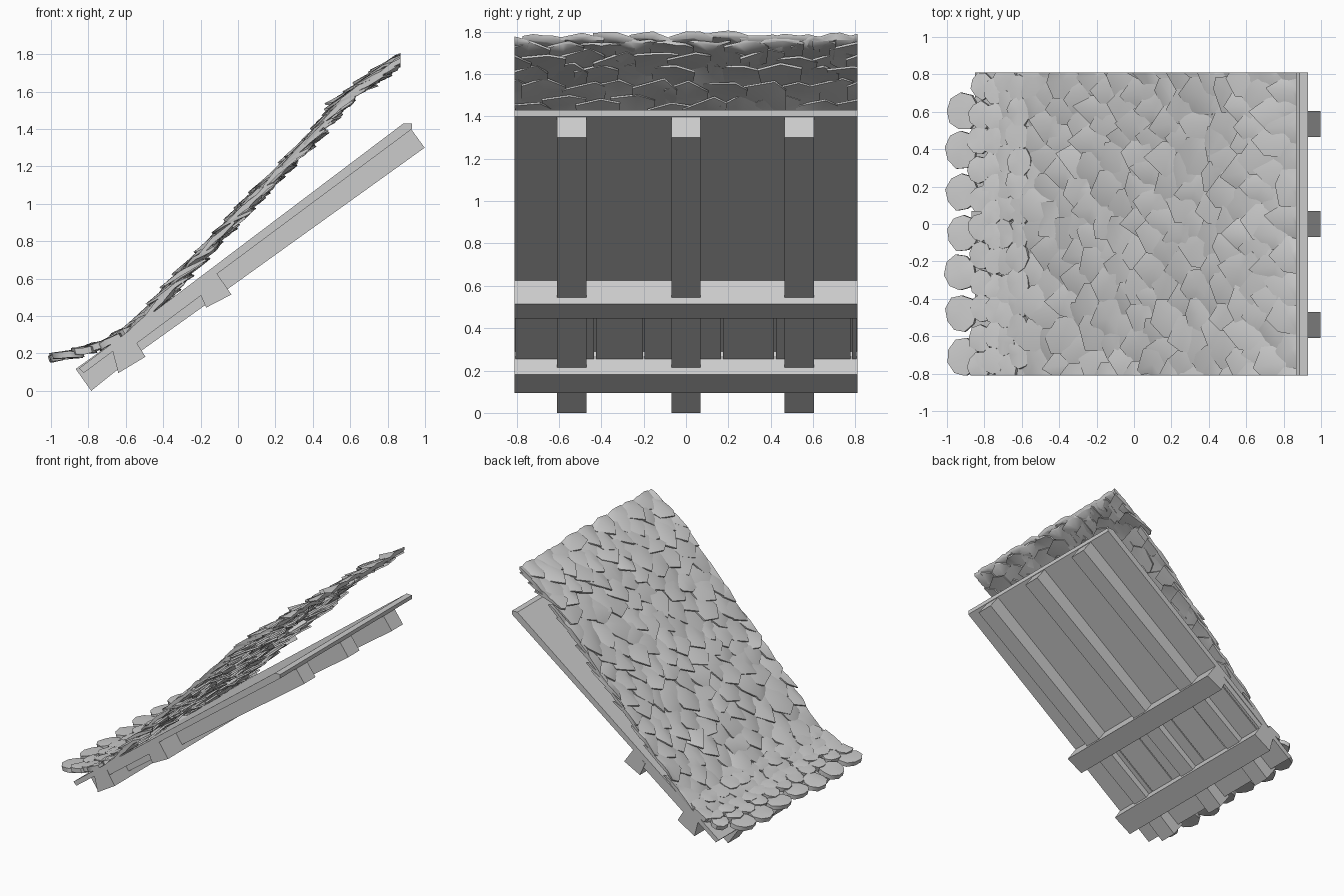
import bpy, bmesh, math, random
from mathutils import Vector

random.seed(7)
if "Cube" in bpy.data.objects:
    bpy.data.objects.remove(bpy.data.objects["Cube"], do_unlink=True)

grey = bpy.data.materials.new("plain_grey")
grey.use_nodes = True
GREY = (0.6, 0.6, 0.6, 1)
grey.diffuse_color = GREY
grey.node_tree.nodes["Principled BSDF"].inputs["Base Color"].default_value = GREY

HALF = 0.81  # half width of the roof


def finish(name, bm, smooth=None):
    bmesh.ops.recalc_face_normals(bm, faces=bm.faces)
    mesh = bpy.data.meshes.new(name)
    bm.to_mesh(mesh)
    bm.free()
    obj = bpy.data.objects.new(name, mesh)
    bpy.context.collection.objects.link(obj)
    mesh.materials.append(grey)
    if smooth:
        bpy.ops.object.select_all(action='DESELECT')
        obj.select_set(True)
        bpy.context.view_layer.objects.active = obj
        bpy.ops.object.shade_smooth_by_angle(angle=math.radians(smooth))


def prism(name, outline, y0, y1):
    """Extrude an (x, z) outline along y."""
    bm = bmesh.new()
    face = bm.faces.new([bm.verts.new((x, y0, z)) for x, z in outline])
    out = bmesh.ops.extrude_face_region(bm, geom=[face])
    verts = [v for v in out["geom"] if isinstance(v, bmesh.types.BMVert)]
    bmesh.ops.translate(bm, verts=verts, vec=(0, y1 - y0, 0))
    finish(name, bm)


# Sloping deck
prism("roof_deck", [(-.85, .12), (.885, 1.43), (.93, 1.43), (.93, 1.40), (-.824, .096)], -HALF, HALF)

# Rafters under the deck
rafter = [(-.785, .0), (-.53, .205), (-.04, .555), (.998, 1.30), (.925, 1.4), (-.868, .117)]
for label, y in (("right", -.54), ("middle", 0), ("left", .535)):
    prism("rafter_" + label, rafter, y - .069, y + .069)

# Cross beams
prism("lower_cross_beam", [(-.64, .095), (-.495, .182), (-.575, .31), (-.675, .23)], -HALF, HALF)
prism("upper_cross_beam", [(-.17, .445), (-.035, .515), (-.115, .63), (-.215, .545)], -HALF, HALF)

# Planks between the cross beams
seams = [-HALF, -.43, -.2, .17, .42, .78, HALF]
for i, (a, b) in enumerate(zip(seams, seams[1:])):
    prism(f"plank_{i + 1}", [(-.56, .24), (-.15, .545), (-.19, .575), (-.6, .27)], a + .004, b - .004)

# Curved line followed by the roof covering, from eave to ridge
PATH = [Vector(p) for p in ((-1, .15), (-.85, .19), (-.7, .235), (-.58, .31), (-.45, .43),
                            (-.3, .60), (0, .925), (.4, 1.345), (.6, 1.57), (1, 1.86))]


def on_path(x):
    """Point and slope direction of the covering at x."""
    for a, b in zip(PATH, PATH[1:]):
        if x <= b.x:
            break
    return a.lerp(b, (x - a.x) / (b.x - a.x)), (b - a).normalized()


def add_tile(bm, x, y, shape, tilt, thick, warp):
    """Add one closed tile; shape holds (along, across) offsets."""
    p, t = on_path(x)
    layers = []
    bumps = [random.uniform(-warp, warp) for _ in shape]
    for lift in (0, thick):
        ring = []
        for (u, w), bump in zip(shape, bumps):
            h = lift - u * tilt + bump
            ring.append(bm.verts.new((p.x + u * t.x - h * t.y, y + w, p.y + u * t.y + h * t.x)))
        mid = sum((v.co for v in ring), Vector()) / len(ring)
        mid += Vector((-t.y, 0, t.x)) * (warp if lift else 0)
        hub = bm.verts.new(mid)
        for i in range(len(ring)):
            bm.faces.new((ring[i - 1], ring[i], hub))
        layers.append(ring)
    low, high = layers
    for i in range(len(low)):
        bm.faces.new((low[i - 1], low[i], high[i], high[i - 1]))


def trim(bm, co, no):
    """Cut the covering flush along a plane and close the cut."""
    out = bmesh.ops.bisect_plane(bm, geom=bm.verts[:] + bm.edges[:] + bm.faces[:],
                                 plane_co=co, plane_no=no, clear_outer=True)
    edges = [e for e in out["geom_cut"] if isinstance(e, bmesh.types.BMEdge) and e.is_boundary]
    bmesh.ops.holes_fill(bm, edges=edges, sides=0)


def jit(v, amount):
    return v + random.uniform(-amount, amount)


# Overlapping angular shingles on the main slope
bm = bmesh.new()
x, row = -.51, 0
while x < .86:
    y = -.92 + (row % 2) * .085
    while y < .97:
        shape = [(jit(-.14, .035), jit(0, .035)), (jit(-.06, .03), jit(.095, .01)),
                 (jit(.08, .02), .105), (.13, jit(.03, .03)), (jit(.08, .02), -.105),
                 (jit(-.06, .03), jit(-.095, .01))]
        add_tile(bm, jit(x, .015), jit(y, .015), shape, .16, .012, .021)
        y += .17
    x += .08
    row += 1
for side in (-1, 1):
    trim(bm, (0, side * HALF, 0), (0, side, 0))
trim(bm, (.868, 0, 0), (1, 0, 0))
finish("shingles", bm, 65)

# Rounded tiles along the eave
bm = bmesh.new()
for x, pitch, radius, start in ((-.915, .218, .1, -.7), (-.81, .15, .075, -.76), (-.74, .13, .075, -.72),
                                (-.67, .14, .08, -.76), (-.6, .13, .08, -.7)):
    y = start
    while y < .8:
        spin = random.random()
        shape = []
        for i in range(9):
            a = math.tau * (i + spin) / 9
            r = jit(radius, radius * .07)
            shape.append((r * .85 * math.cos(a), r * math.sin(a)))
        add_tile(bm, jit(x, .01), jit(y, .01), shape, jit(.08, .12), .034, .006)
        y += pitch
for side in (-1, 1):
    trim(bm, (0, side * HALF, 0), (0, side, 0))
finish("eave_tiles", bm, 50)
